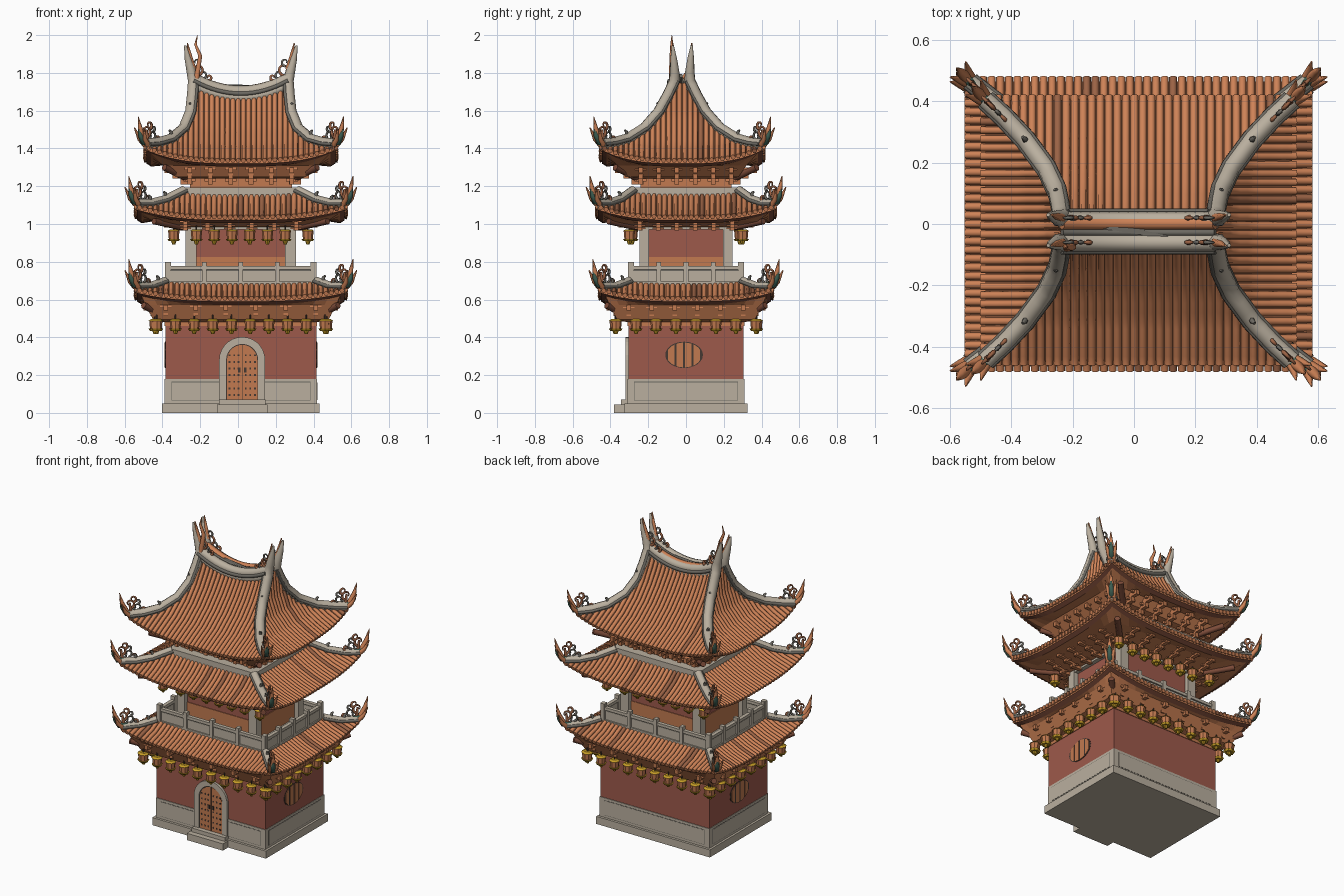
import bpy, bmesh, math, random
from mathutils import Vector, Matrix

random.seed(4)
if "Cube" in bpy.data.objects:
    bpy.data.objects.remove(bpy.data.objects["Cube"])

CX = 0.015
COLOURS = {
    "terracotta": (0.62, 0.225, 0.095), "weathered_tile": (0.33, 0.125, 0.06),
    "red_wall": (0.34, 0.1, 0.07), "pale_stone": (0.49, 0.43, 0.345),
    "orange_wood": (0.54, 0.195, 0.08), "dark_iron": (0.06, 0.04, 0.032),
    "jade_green": (0.05, 0.12, 0.09), "gold": (0.55, 0.33, 0.02),
    "slate": (0.15, 0.14, 0.12), "maroon_timber": (0.2, 0.07, 0.04)}
MATS = []
for label, rgb in COLOURS.items():
    mat = bpy.data.materials.new(label)
    mat.use_nodes = True
    mat.diffuse_color = (*rgb, 1)
    mat.node_tree.nodes["Principled BSDF"].inputs["Base Color"].default_value = (*rgb, 1)
    MATS.append(mat)
TILE, OLD, RED, STONE, WOOD, DARK, JADE, GOLD, SLATE, MAROON = range(10)
FRONT, BACK, EAST, WEST = (0, -1), (0, 1), (1, 0), (-1, 0)
SIDES = (FRONT, BACK, EAST, WEST)
CORNERS = [(sx, sy) for sx in (-1, 1) for sy in (-1, 1)]


# ---- helpers
def finish(name, bm):
    bmesh.ops.recalc_face_normals(bm, faces=bm.faces)
    me = bpy.data.meshes.new(name)
    bm.to_mesh(me)
    bm.free()
    for mat in MATS:
        me.materials.append(mat)
    ob = bpy.data.objects.new(name, me)
    bpy.context.collection.objects.link(ob)


def paint(verts, m):
    for v in verts:
        for f in v.link_faces:
            f.material_index = m


def box(bm, x, y, z, m):
    size = Matrix.Diagonal((x[1] - x[0], y[1] - y[0], z[1] - z[0], 1))
    mid = Vector((CX + sum(x) / 2, sum(y) / 2, sum(z) / 2))
    paint(bmesh.ops.create_cube(bm, size=1, matrix=Matrix.Translation(mid) @ size)["verts"], m)


def block(bm, hx, hy, z0, z1, m):
    box(bm, (-hx, hx), (-hy, hy), (z0, z1), m)


def at(d, a, o, z):
    """Point on side d: a along the side, o outward."""
    return Vector((CX + (d[0] * o if d[0] else a), d[1] * o if d[1] else a, z))


def side_box(bm, d, a, o, z, m):
    out = sorted(o_ * (d[0] + d[1]) for o_ in o)
    box(bm, *((out, a) if d[0] else (a, out)), z, m)


def prism(bm, d, outline, o0, o1, m):
    lo, hi = ([bm.verts.new(at(d, a, o, z)) for a, z in outline] for o in (o0, o1))
    n = len(outline)
    bm.faces.new(lo)
    bm.faces.new(hi)
    for i in range(n):
        bm.faces.new((lo[i], lo[(i + 1) % n], hi[(i + 1) % n], hi[i]))
    paint(lo + hi, m)


def drum(bm, c, r1, r2, h, m):
    paint(bmesh.ops.create_cone(bm, cap_ends=True, segments=8, radius1=r1, radius2=r2, depth=h,
                                matrix=Matrix.Translation(c))["verts"], m)


def tubes(name, paths, r, m, res=1):
    """Round tubes; each path is a list of (point, radius factor)."""
    cu = bpy.data.curves.new(name, "CURVE")
    cu.dimensions = "3D"
    cu.bevel_depth, cu.bevel_resolution, cu.use_fill_caps = r, res, True
    for path in paths:
        sp = cu.splines.new("POLY")
        sp.points.add(len(path) - 1)
        for p, (co, rad) in zip(sp.points, path):
            p.co, p.radius = (*co, 1), rad
    cu.materials.append(MATS[m])
    ob = bpy.data.objects.new(name, cu)
    bpy.context.collection.objects.link(ob)
    bpy.ops.object.select_all(action="DESELECT")
    ob.select_set(True)
    bpy.context.view_layer.objects.active = ob
    bpy.ops.object.convert(target="MESH")


def curl(c, d, size):
    out = []
    for i in range(13):
        a, r = i * 0.45 - 1.5, size * (1 - i / 17)
        out.append((c + d * (r * math.cos(a)) + Vector((0, 0, r * math.sin(a) + size)), 1.3 - i / 14))
    return out


# ---- roofs: rings of (half x, half y, z, ridge sag, corner lift)
def roof(name, rings, cy, steps, soffit, hip_r, horns=False):
    def ring(t):
        k = min(int(t * (len(rings) - 1)), len(rings) - 2)
        f = t * (len(rings) - 1) - k
        return [a + (b - a) * f for a, b in zip(rings[k], rings[k + 1])]

    def place(r, ux, uy):
        return Vector((CX + r[0] * ux, cy + r[1] * uy, r[2] + r[3] * ux * ux + r[4] * abs(ux * uy) ** 3))

    # solid shell with eave boards and a stepped wooden soffit
    hx, hy, z, _, lift = rings[-1]
    boards = [(hx, hy, z - 0.02, 0, lift), (hx - 0.025, hy - 0.025, z - 0.036, 0, lift)]
    shell = list(rings) + boards + [(*s, 0, 0) for s in soffit]
    n = 16
    walk = [2 * i / n - 1 for i in range(n)]
    loop = [(u, -1) for u in walk] + [(1, u) for u in walk] + [(-u, 1) for u in walk] + [(-1, -u) for u in walk]
    bm = bmesh.new()
    rows = [[bm.verts.new(place(r, *uv)) for uv in loop] for r in shell]
    band = [OLD] * (len(rings) - 1) + [TILE, MAROON] + [WOOD] * len(soffit)
    for k, m in enumerate(band):
        for i in range(len(loop)):
            j = (i + 1) % len(loop)
            bm.faces.new((rows[k][i], rows[k][j], rows[k + 1][j], rows[k + 1][i])).material_index = m
    bm.faces.new(rows[0]).material_index = SLATE
    bm.faces.new(rows[-1]).material_index = WOOD
    finish(name + "_shell", bm)

    # rounded tile rows running down each slope
    rows = {TILE: [], OLD: []}
    for d in SIDES:
        ax = 1 if d[0] else 0
        half = rings[-1][ax]
        count = round(2 * half / 0.028)
        for i in range(count):
            c = ((i + 0.5) / count * 2 - 1) * half
            path = []
            for s in range(steps + 1):
                r = ring(s / steps)
                if r[ax] + 0.012 >= abs(c):
                    u = max(-1, min(1, c / r[ax]))
                    path.append((place(r, d[0], u) if d[0] else place(r, u, d[1]), 1))
            if path:
                path.append((path[-1][0] + Vector((*d, -0.3)) * 0.014, 1))
                rows[OLD if random.random() < 0.08 else TILE].append(path)
    tubes(name + "_tile_rows", rows[TILE], 0.0132, TILE)
    tubes(name + "_weathered_tile_rows", rows[OLD], 0.0132, OLD)

    # hip ridges, horns and scroll ornaments at the corners
    hips, lines, jade, tips, scrolls, vines = [], [], [], [], [], []
    up = Vector((0, 0, 1))
    for sx, sy in CORNERS:
        pts = [place(ring(s / steps), sx, sy) for s in range(steps + 1)]
        diag = Vector((sx, sy, 0)).normalized()
        across = Vector((sy, -sx, 0)).normalized()
        body = [(p + up * 0.012, 1) for p in pts]
        if horns:
            top, inward = pts[0], Vector((-sx, 0, 0))
            horn = [(top + Vector((sx * a, sy * b, c)), r) for a, b, c, r in
                    ((0.045, 0.01, 0.2, 0.2), (0.03, 0.005, 0.13, 0.6), (0.012, 0, 0.06, 0.85))]
            body = horn + body
            tips.append([(p + inward * 0.012 + up * 0.012, r * 1.8) for p, r in horn])
            for b, h, s, group in ((0.02, 0.04, 0.034, scrolls), (0.045, 0.02, 0.026, vines),
                                   (0.015, 0.09, 0.022, vines), (0.08, 0.015, 0.016, scrolls)):
                group.append(curl(top + inward * b + up * h, inward, s))
        hips.append(body)
        for s in (-1, 1):
            lines.append([(p + across * s * hip_r * 0.85 + up * 0.012, 1) for p in pts])
        c = pts[-1]
        jade.append([(c - diag * 0.04 + up * 0.015, 1.6), (c + diag * 0.02 + up * 0.025, 1.7),
                     (c + diag * 0.045 + up * 0.06, 1.1), (c + diag * 0.055 + up * 0.09, 0.5)])
        # forked horn: one prong up, one forward, one along each eave
        tips.append([(c + diag * 0.02 + up * 0.035, 1.9), (c + diag * 0.045 + up * 0.09, 1.4),
                     (c + diag * 0.062 + up * 0.16, 0.2)])
        for s in (-1, 1):
            tips.append([(c + across * s * 0.01 + up * 0.01, 1.6), (c + diag * 0.03 + across * s * 0.02 + up * 0.04, 1.3),
                         (c + diag * 0.055 + across * s * 0.035 + up * 0.1, 0.3)])
        for b, h, s, group in ((0, 0.05, 0.034, scrolls), (0.045, 0.035, 0.026, vines), (0.02, 0.09, 0.024, scrolls),
                               (0.08, 0.025, 0.018, scrolls), (0.015, 0.03, 0.02, vines), (0.05, 0.08, 0.016, vines)):
            group.append(curl(c - diag * b + up * h, -diag, s))
        scrolls.append([(c - diag * 0.01 + up * 0.01, 1.8), (c + up * 0.09, 1)])
        # small beasts sitting on the hip
        for s in (steps // 3, 2 * steps // 3):
            vines.append([(pts[s] + up * 0.02, 2.2), (pts[s] + up * (hip_r + 0.022), 1.5), (pts[s] + diag * 0.012 + up * (hip_r + 0.03), 1)])
    tubes(name + "_hip_ridges", hips, hip_r, STONE, 2)
    tubes(name + "_hip_bands", lines, 0.01, SLATE)
    tubes(name + "_corner_dragons", jade, 0.012, JADE)
    tubes(name + "_horn_tips", tips, 0.01, TILE)
    tubes(name + "_scrolls", scrolls, 0.007, OLD)
    tubes(name + "_vines", vines, 0.006, SLATE)


roof("lower_roof", [(0.4, 0.3, 0.675, 0, 0.01), (0.475, 0.37, 0.638, 0, 0.02), (0.55, 0.45, 0.61, 0, 0.045)],
     0, 8, [(0.505, 0.405, 0.57), (0.465, 0.365, 0.495), (0.405, 0.31, 0.48)], 0.024)
roof("middle_roof", [(0.3, 0.28, 1.155, 0, 0.01), (0.4, 0.35, 1.1, 0, 0.015), (0.48, 0.41, 1.065, 0, 0.03),
                     (0.55, 0.465, 1.04, 0, 0.055)], 0, 9, [(0.46, 0.38, 1.015), (0.31, 0.265, 0.985)], 0.026)
roof("top_roof", [(0.25, 0.04, 1.685, 0.06, 0), (0.255, 0.075, 1.63, 0.04, 0), (0.265, 0.125, 1.565, 0.015, 0),
                  (0.3, 0.2, 1.485, 0, 0.01), (0.37, 0.295, 1.41, 0, 0.025), (0.44, 0.37, 1.37, 0, 0.045),
                  (0.5, 0.425, 1.34, 0, 0.07)], -0.02, 18,
     [(0.41, 0.34, 1.31), (0.345, 0.3, 1.25), (0.275, 0.245, 1.24)], 0.031, True)

# main ridge, sagging in the middle, with a tile strip on top
span = [(i / 8 - 1) * 0.25 for i in range(17)]
saddle = lambda y, z: [(Vector((CX + x, y, z + 1.1 * x * x)), 1) for x in span]
tubes("main_ridge", [saddle(y, z) for y in (-0.06, 0.01) for z in (1.67, 1.702)], 0.03, STONE, 2)
tubes("ridge_bands", [saddle(y, 1.69) for y in (-0.088, 0.038)] + [saddle(-0.028, 1.716)], 0.012, SLATE)
tubes("ridge_tiles", [saddle(0.003, 1.713)], 0.023, TILE)
finial = Vector((CX - 0.235, -0.075, 1.77))
tubes("ridge_finial", [[(finial, 2), (finial + Vector((0.02, 0, 0.12)), 1.5), (finial + Vector((-0.005, 0, 0.18)), 1),
                        (finial + Vector((0.005, 0, 0.23)), 0.2)]], 0.008, TILE)

# ---- ground floor: base, plinth and wall
bm = bmesh.new()
block(bm, 0.4175, 0.325, 0, 0.05, STONE)
block(bm, 0.403, 0.309, 0.05, 0.18, STONE)
block(bm, 0.4, 0.305, 0.18, 0.5, RED)
block(bm, 0.404, 0.309, 0.46, 0.5, WOOD)
for d in SIDES:
    w, o = (0.31, 0.403) if d[0] else (0.403, 0.309)
    for inset, m, out in ((0.035, SLATE, 0.001), (0.038, STONE, 0.002)):
        side_box(bm, d, (inset - w, w - inset), (o - 0.01, o + out), (0.03 + inset, 0.2 - inset), m)
finish("ground_floor", bm)

# ---- arched door, steps and oval windows
bm = bmesh.new()
def arch(w, z0, spring):
    ring = [(0.007 + w * math.cos(math.pi * i / 14), spring + w * math.sin(math.pi * i / 14)) for i in range(15)]
    return [(0.007 + w, z0)] + ring + [(0.007 - w, z0)]
outer, inner = arch(0.122, 0.06, 0.28), arch(0.085, 0.06, 0.28)
for i in range(len(outer) - 1):
    prism(bm, FRONT, [outer[i], outer[i + 1], inner[i + 1], inner[i]], 0.3, 0.32, STONE)
prism(bm, FRONT, arch(0.087, 0.06, 0.28), 0.3, 0.313, DARK)
prism(bm, FRONT, arch(0.08, 0.07, 0.28), 0.3, 0.315, WOOD)
side_box(bm, FRONT, (0.005, 0.009), (0.31, 0.316), (0.07, 0.36), DARK)
for a in (-0.06, -0.035, -0.012, 0.026, 0.05, 0.074):
    for k in range(7):
        side_box(bm, FRONT, (a - 0.005, a + 0.005), (0.31, 0.317), (0.09 + k * 0.035, 0.1 + k * 0.035), DARK)
for a in (-0.009, 0.023):
    side_box(bm, FRONT, (a - 0.007, a + 0.007), (0.31, 0.319), (0.215, 0.24), DARK)
side_box(bm, FRONT, (-0.125, 0.14), (0.3, 0.38), (0, 0.045), STONE)
side_box(bm, FRONT, (-0.115, 0.13), (0.3, 0.345), (0.045, 0.07), STONE)
finish("door_and_steps", bm)

bm = bmesh.new()
for d in (EAST, WEST):
    oval = [(-0.01 + 0.1 * math.cos(i * math.pi / 12), 0.307 + 0.07 * math.sin(i * math.pi / 12)) for i in range(24)]
    prism(bm, d, oval, 0.39, 0.402, DARK)
    for c in (-0.069, -0.024, 0.023, 0.068):
        edge = [c + k * 0.0085 for k in (-2, -1, 0, 1, 2)]
        rise = [0.065 * math.sqrt(max(0, 1 - (e / 0.093) ** 2)) for e in edge]
        bar = [(e - 0.01, 0.307 + r) for e, r in zip(edge, rise)]
        bar += [(e - 0.01, 0.307 - r - 0.001) for e, r in zip(edge[::-1], rise[::-1])]
        prism(bm, d, bar, 0.395, 0.405, WOOD)
finish("oval_windows", bm)

# ---- balcony with balustrade
bm = bmesh.new()
block(bm, 0.398, 0.303, 0.66, 0.695, STONE)
for d in SIDES:
    w, o = (0.303, 0.398) if d[0] else (0.398, 0.303)
    side_box(bm, d, (-w, w), (o - 0.02, o - 0.008), (0.69, 0.752), STONE)
    side_box(bm, d, (-w, w), (o - 0.018, o - 0.01), (0.75, 0.76), SLATE)
    side_box(bm, d, (-w, w), (o - 0.026, o - 0.002), (0.758, 0.777), STONE)
    for k in range(5):
        a = (w - 0.013) * (k / 2 - 1)
        side_box(bm, d, (a - 0.012, a + 0.012), (o - 0.028, o + 0.003), (0.68, 0.8), STONE)
finish("balcony", bm)

# ---- second and third floors
bm = bmesh.new()
block(bm, 0.26, 0.215, 0.69, 1.0, RED)
block(bm, 0.264, 0.219, 0.69, 0.825, WOOD)
block(bm, 0.288, 0.242, 0.972, 1.0, STONE)
for sx, sy in CORNERS:
    box(bm, sorted((sx * 0.235, sx * 0.293)), sorted((sy * 0.195, sy * 0.245)), (0.69, 0.99), STONE)
finish("second_floor", bm)
bm = bmesh.new()
block(bm, 0.318, 0.298, 1.13, 1.192, STONE)
block(bm, 0.27, 0.24, 1.19, 1.33, WOOD)
finish("third_floor", bm)

# ---- stepped eave brackets and corner beams below each roof
bm = bmesh.new()
beams = []
for hx, hy, z, rise, reach in ((0.405, 0.31, 0.485, 0.085, 0.11), (0.3, 0.25, 0.965, 0.05, 0.16), (0.275, 0.245, 1.21, 0.09, 0.13)):
    for d in SIDES:
        w, o = (hy, hx) if d[0] else (hx, hy)
        for k in range(6):
            a = w * 0.98 * (k / 2.5 - 1)
            for s in range(3):
                z0, out = z + rise * s / 3, o + reach * (s + 1) / 3
                side_box(bm, d, (a - 0.012, a + 0.012), (o - 0.02, out), (z0, z0 + rise / 3), WOOD)
                side_box(bm, d, (a - 0.03, a + 0.03), (out - 0.03, out - 0.015), (z0 + rise / 6, z0 + rise / 3), TILE)
    for sx, sy in CORNERS:
        beams.append([(Vector((CX + sx * (hx + e), sy * (hy + e), z + rise * f)), 1) for e, f in ((0, 0.3), (reach, 1))])
finish("eave_brackets", bm)
tubes("corner_beams", beams, 0.018, MAROON)

# ---- hanging lanterns
bm = bmesh.new()
spots = [(0.445 * (i / 4.5 - 1), s * 0.375, 0.46) for s in (-1, 1) for i in range(10)]
spots += [(s * 0.455, 0.37 * (i / 3.5 - 1), 0.46) for s in (-1, 1) for i in range(8)]
spots += [(x * 0.047, s * 0.285, 0.935) for s in (-1, 1) for x in (-5, -3, -1, 1, 3, 5)]
spots += [(sx * 0.355, sy * 0.3, 0.935) for sx, sy in CORNERS]
for x, y, z in spots:
    for r1, r2, h, dz, m in ((0.026, 0.03, 0.044, 0.005, WOOD), (0.034, 0.02, 0.01, 0.032, GOLD), (0.026, 0.034, 0.012, -0.02, GOLD),
                             (0.008, 0.014, 0.018, -0.034, GOLD), (0.004, 0.004, 0.05, 0.06, DARK)):
        drum(bm, Vector((CX + x, y, z + dz)), r1, r2, h, m)
finish("lanterns", bm)
